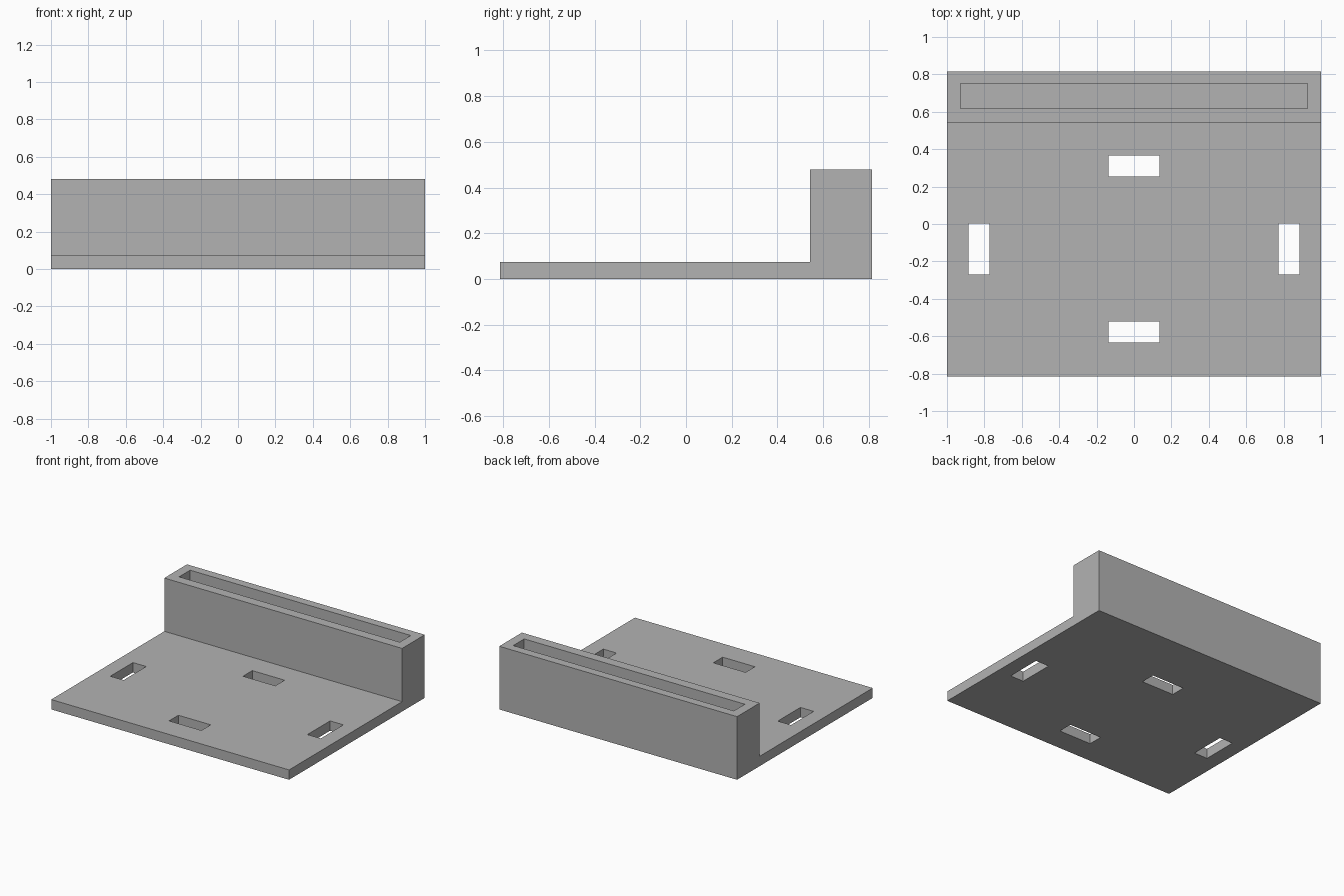
import bpy
import bmesh
from mathutils import Matrix, Vector

default = bpy.data.objects.get("Cube")
if default:
    bpy.data.objects.remove(default, do_unlink=True)

HALF_X, HALF_Y = 1.0, 0.815
PLATE_TOP, WALL_TOP, WALL_FRONT = 0.075, 0.48, 0.543

grey = bpy.data.materials.new("light_grey")
grey.use_nodes = True
grey.diffuse_color = (0.45, 0.45, 0.45, 1)
grey.node_tree.nodes["Principled BSDF"].inputs["Base Color"].default_value = (0.45, 0.45, 0.45, 1)


def make_object(name, bm):
    bmesh.ops.recalc_face_normals(bm, faces=bm.faces)
    mesh = bpy.data.meshes.new(name)
    bm.to_mesh(mesh)
    bm.free()
    mesh.materials.append(grey)
    obj = bpy.data.objects.new(name, mesh)
    bpy.context.collection.objects.link(obj)
    return obj


def add_box(bm, low, high):
    low, high = Vector(low), Vector(high)
    matrix = Matrix.Translation((low + high) / 2) @ Matrix.Diagonal((high - low).to_4d())
    bmesh.ops.create_cube(bm, size=1, matrix=matrix)


# L-shaped side profile, extruded across the width
profile = [(-HALF_Y, 0), (HALF_Y, 0), (HALF_Y, WALL_TOP),
           (WALL_FRONT, WALL_TOP), (WALL_FRONT, PLATE_TOP), (-HALF_Y, PLATE_TOP)]
bm = bmesh.new()
side = bm.faces.new([bm.verts.new((-HALF_X, y, z)) for y, z in profile])
extruded = bmesh.ops.extrude_face_region(bm, geom=[side])["geom"]
bmesh.ops.translate(bm, vec=(2 * HALF_X, 0, 0),
                    verts=[v for v in extruded if isinstance(v, bmesh.types.BMVert)])
base = make_object("base_plate_with_rear_wall", bm)

# Cutter: four through slots and the long pocket in the wall
bm = bmesh.new()
for y in (-0.634, 0.254):
    add_box(bm, (-0.136, y, -0.1), (0.136, y + 0.112, 0.2))
for x in (-0.885, 0.773):
    add_box(bm, (x, -0.27, -0.1), (x + 0.112, 0.002, 0.2))
add_box(bm, (-0.928, 0.618, PLATE_TOP), (0.928, 0.75, WALL_TOP + 0.1))
cutter = make_object("slot_cutter", bm)
cutter.hide_render = True

# Cut the openings and apply
cut = base.modifiers.new("slots", 'BOOLEAN')
cut.operation = 'DIFFERENCE'
cut.solver = 'EXACT'
cut.object = cutter
bpy.context.view_layer.objects.active = base
bpy.ops.object.modifier_apply(modifier=cut.name)
bpy.data.objects.remove(cutter, do_unlink=True)
